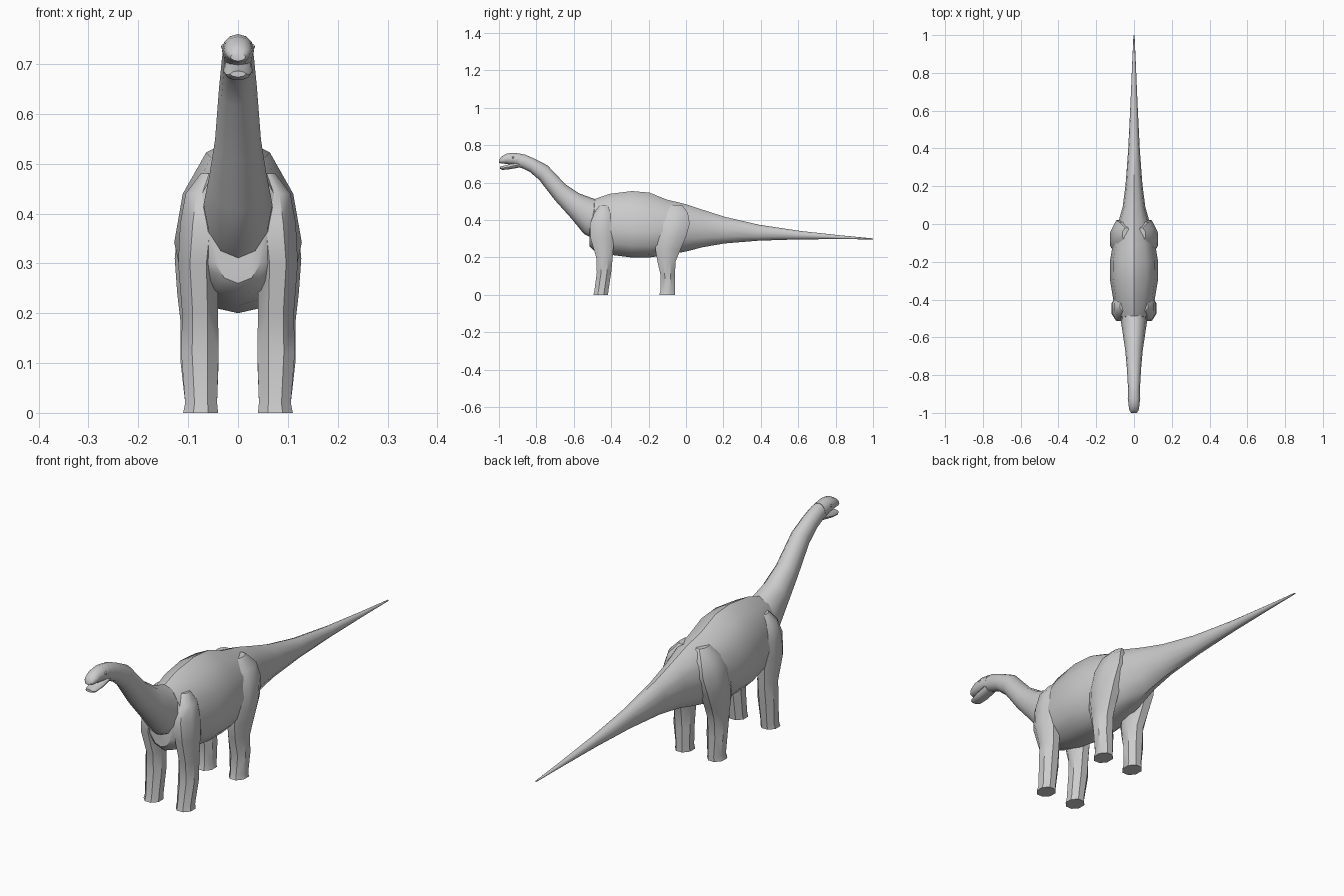
import bpy, bmesh, math
from mathutils import Vector

if "Cube" in bpy.data.objects:
    bpy.data.objects.remove(bpy.data.objects["Cube"])


def finish(name, bm, angle=40):
    bmesh.ops.recalc_face_normals(bm, faces=bm.faces)
    me = bpy.data.meshes.new(name)
    bm.to_mesh(me)
    bm.free()
    ob = bpy.data.objects.new(name, me)
    bpy.context.collection.objects.link(ob)
    bpy.ops.object.select_all(action='DESELECT')
    ob.select_set(True)
    bpy.context.view_layer.objects.active = ob
    bpy.ops.object.shade_smooth_by_angle(angle=math.radians(angle))
    return ob


def skin(name, rings):
    bm = bmesh.new()
    loops = [[bm.verts.new(p) for p in r] for r in rings]
    n = len(loops[0])
    for a, b in zip(loops, loops[1:]):
        for i in range(n):
            j = (i + 1) % n
            bm.faces.new((a[i], a[j], b[j], b[i]))
    bm.faces.new(loops[0])
    bm.faces.new(loops[-1])
    return finish(name, bm)


def ring(ty, tz, by, bz, w, sag=0.0, n=12):
    # oval between a top and a bottom point of the side profile
    mid = Vector((0, (ty + by) / 2, (tz + bz) / 2))
    up = Vector((0, ty - by, tz - bz)) / 2
    pts = []
    for i in range(n):
        a = 2 * math.pi * i / n
        s, c = math.sin(a), math.cos(a)
        pts.append(mid + up * (c - sag * s * s) + Vector((w * s, 0, 0)))
    return pts


# torso and tail: y, top z, bottom z, half width, sag
torso = [(-.515, .46, .26, .055, .1), (-.49, .512, .235, .088, .1), (-.41, .54, .215, .108, .15),
         (-.29, .555, .2, .128, .2), (-.195, .547, .2, .127, .2), (-.105, .51, .213, .112, .1),
         (0, .485, .232, .086, 0), (.09, .455, .255, .06, 0), (.205, .418, .275, .045, 0),
         (.39, .375, .29, .031, 0), (.61, .342, .297, .02, 0), (.82, .319, .298, .011, 0),
         (1, .302, .297, .003, 0)]
skin("torso_and_tail", [ring(y, t, y, b, w, s) for y, t, b, w, s in torso])

# neck: top point, bottom point, half width
neck = [(-.9, .755, -.9, .683, .03), (-.86, .75, -.88, .679, .032), (-.81, .728, -.835, .658, .034),
        (-.74, .692, -.785, .615, .038), (-.645, .592, -.7, .505, .046), (-.57, .542, -.61, .405, .058),
        (-.49, .513, -.545, .325, .069), (-.42, .49, -.45, .28, .07)]
skin("neck", [ring(*r) for r in neck])

# upper head and lower jaw: y, top, bottom, half width
head = [(-1, .722, .706, .015), (-.988, .738, .703, .024), (-.96, .755, .7, .029),
        (-.925, .76, .695, .032), (-.885, .755, .685, .031)]
skin("upper_head", [ring(y, t, y, b, w) for y, t, b, w in head])
jaw = [(-.995, .686, .674, .015), (-.98, .689, .668, .024), (-.94, .7, .672, .029),
       (-.89, .715, .681, .028)]
skin("lower_jaw", [ring(y, t, y, b, w) for y, t, b, w in jaw])

# legs: z, inner x, outer x, front y, back y
front = [(0, .04, .11, -.495, -.417), (.02, .042, .106, -.49, -.415), (.12, .039, .114, -.477, -.4),
         (.2, .04, .112, -.48, -.392), (.3, .04, .12, -.51, -.385), (.38, .03, .116, -.513, -.378),
         (.44, .03, .105, -.49, -.39), (.48, .03, .075, -.46, -.41)]
back = [(0, .04, .11, -.143, -.06), (.02, .042, .106, -.137, -.06), (.1, .039, .115, -.135, -.06),
        (.18, .04, .115, -.153, -.055), (.24, .04, .122, -.163, -.03), (.31, .04, .127, -.16, 0),
        (.38, .03, .12, -.15, .02), (.44, .03, .098, -.12, .01), (.48, .02, .06, -.09, -.02)]


def leg(name, data, side, n=8):
    rings = []
    for z, x0, x1, y0, y1 in data:
        k = 1 / math.cos(math.pi / n)
        rings.append([(side * ((x0 + x1) / 2 + (x1 - x0) / 2 * k * math.cos(a)),
                       (y0 + y1) / 2 + (y1 - y0) / 2 * k * math.sin(a), z)
                      for a in (2 * math.pi * (i + .5) / n for i in range(n))])
    skin(name, rings)


for side, label in ((1, "left"), (-1, "right")):
    leg("front_leg_" + label, front, side)
    leg("back_leg_" + label, back, side)
    # small eye
    bm = bmesh.new()
    bmesh.ops.create_uvsphere(bm, u_segments=8, v_segments=6, radius=.006)
    bmesh.ops.translate(bm, verts=bm.verts, vec=(side * .028, -.925, .735))
    finish("eye_" + label, bm)
